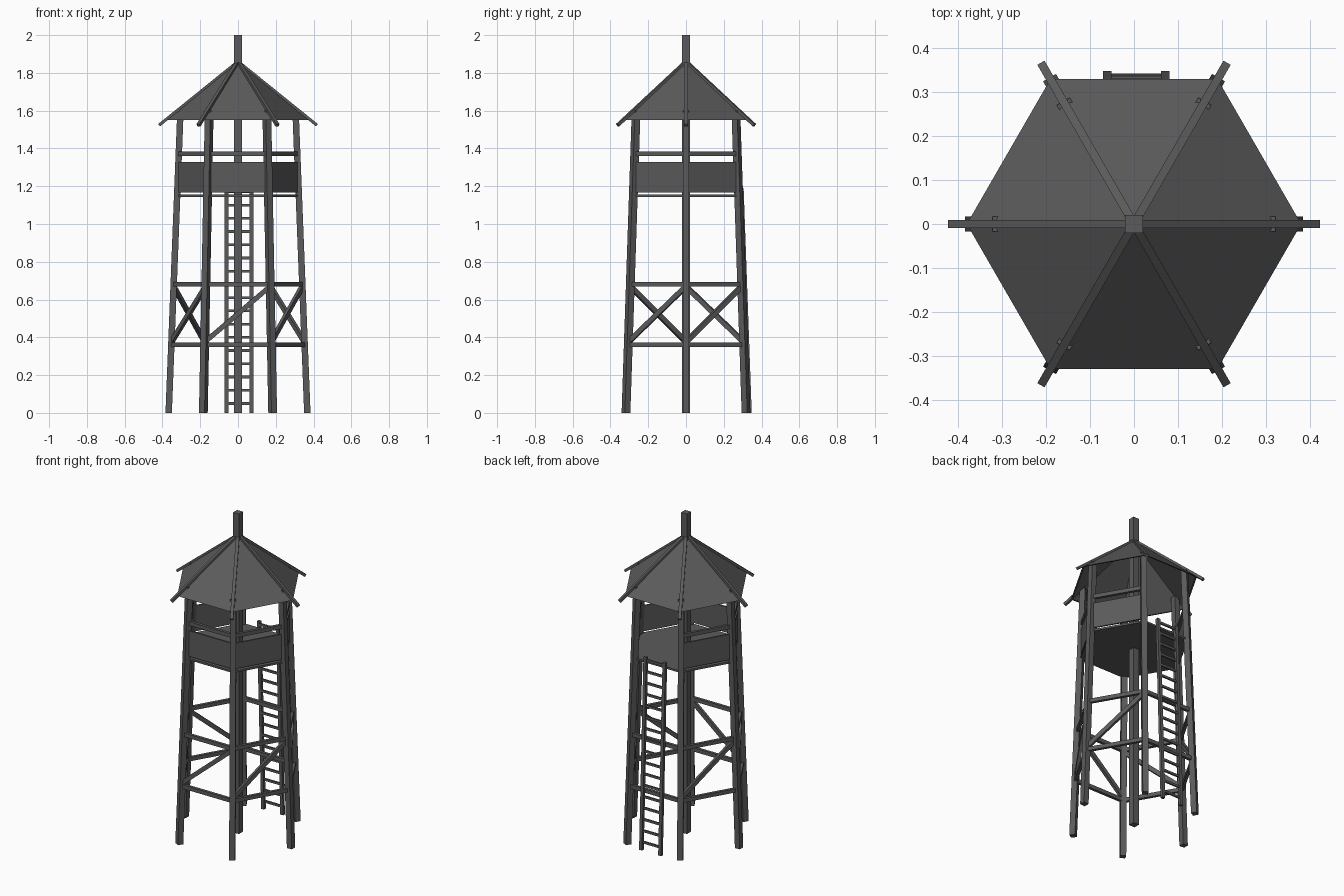
import bpy, bmesh, math
from mathutils import Vector, Matrix

if "Cube" in bpy.data.objects:
    bpy.data.objects.remove(bpy.data.objects["Cube"])

wood = bpy.data.materials.new("dark grey wood")
wood.diffuse_color = (0.105, 0.105, 0.105, 1)
wood.use_nodes = True
wood.node_tree.nodes["Principled BSDF"].inputs["Base Color"].default_value = wood.diffuse_color


def finish(name, bm):
    bmesh.ops.recalc_face_normals(bm, faces=bm.faces)
    me = bpy.data.meshes.new(name)
    bm.to_mesh(me)
    bm.free()
    me.materials.append(wood)
    ob = bpy.data.objects.new(name, me)
    bpy.context.collection.objects.link(ob)
    return ob


def beam(name, a, b, w, h, up=(0, 0, 1)):
    """Box from a to b; w is across, h is along the up direction."""
    a, b, up = Vector(a), Vector(b), Vector(up)
    d = (b - a).normalized()
    side = d.cross(up).normalized()
    top = side.cross(d)
    rot = Matrix((side, d, top)).transposed().to_4x4()
    size = Matrix.Diagonal((w, (b - a).length, h, 1))
    bm = bmesh.new()
    bmesh.ops.create_cube(bm, size=1, matrix=Matrix.Translation((a + b) / 2) @ rot @ size)
    return finish(name, bm)


def polar(r, i, z):
    t = math.radians(60 * i)
    return Vector((r * math.cos(t), r * math.sin(t), z))


def leg_at(i, z, off=0.0):
    return polar(0.367 - 0.039 * z + off, i, z)


# Six splayed legs and the central mast
for i in range(6):
    beam("leg", leg_at(i, 0), leg_at(i, 1.6), 0.034, 0.034, polar(1, i, 0))
beam("central_mast", (0, 0, 0), (0, 0, 2), 0.04, 0.04, (0, 1, 0))

# Per-side parts: side i lies between leg i and i+1, side 1 is the ladder side
for i in range(6):
    j = i + 1
    for z in (0.36, 0.68):
        beam("ring_beam", leg_at(i, z), leg_at(j, z), 0.018, 0.024)
    if i == 1:
        continue
    beam("diagonal_brace", leg_at(i, 0.375), leg_at(j, 0.67), 0.018, 0.026)
    beam("hand_rail", leg_at(i, 1.372), leg_at(j, 1.372), 0.018, 0.024)
    beam("parapet_panel", leg_at(i, 1.247), leg_at(j, 1.247), 0.01, 0.16)

# Thin hexagonal platform floor
bm = bmesh.new()
bmesh.ops.create_cone(bm, cap_ends=True, segments=6, radius1=0.325, radius2=0.325, depth=0.012,
                      matrix=Matrix.Translation((0, 0, 1.15)) @ Matrix.Rotation(math.radians(30), 4, 'Z'))
# align the corners with the legs whatever the primitive's starting angle
v = max(bm.verts, key=lambda q: q.co.x)
ang = math.atan2(v.co.y, v.co.x)
bmesh.ops.rotate(bm, verts=bm.verts, cent=(0, 0, 0), matrix=Matrix.Rotation(-ang, 3, 'Z'))
finish("platform_floor", bm)

# Thin hollow hexagonal roof
bm = bmesh.new()
rings = []
for r, ze, za in ((0.38, 1.55, 1.86), (0.37, 1.55, 1.85)):
    apex = bm.verts.new((0, 0, za))
    ring = [bm.verts.new(polar(r, i, ze)) for i in range(6)]
    for i in range(6):
        bm.faces.new((ring[i], ring[(i + 1) % 6], apex))
    rings.append(ring)
for i in range(6):
    k = (i + 1) % 6
    bm.faces.new((rings[0][i], rings[0][k], rings[1][k], rings[1][i]))
finish("roof", bm)

# Hip rafters running past the eaves
for i in range(6):
    beam("hip_rafter", polar(0.005, i, 1.856), polar(0.418, i, 1.523), 0.019, 0.016)

# Ladder leaning against the back
def ladder_at(x, z):
    return Vector((x, 0.339 - 0.036 * z, z))


for x in (-0.061, 0.071):
    beam("ladder_rail", ladder_at(x, 0), ladder_at(x, 1.19), 0.02, 0.018, (0, 1, 0))
for k in range(17):
    z = 0.05 + 0.07 * k
    beam("ladder_rung", ladder_at(-0.061, z), ladder_at(0.071, z), 0.01, 0.014)
